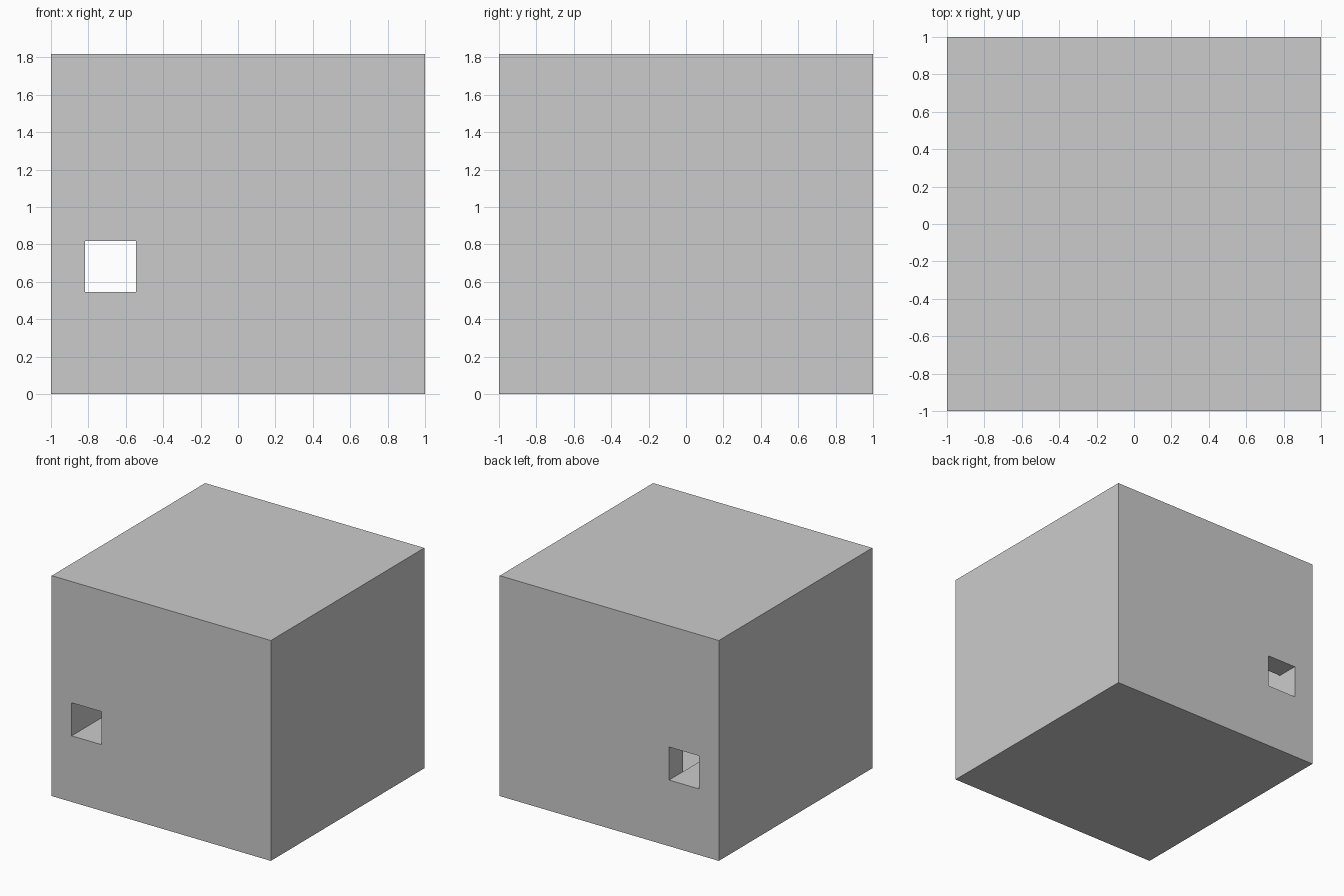
import bpy, bmesh

if "Cube" in bpy.data.objects:
    bpy.data.objects.remove(bpy.data.objects["Cube"])

U = 1 / 11          # modelling unit: the block is 22 x 22 x 20 units
WALL = 2 * U


def prism(name, profile, y0, y1):
    """Extrude an x-z profile from y0 to y1."""
    bm = bmesh.new()
    face = bm.faces.new([bm.verts.new((x, y0, z)) for x, z in profile])
    ext = bmesh.ops.extrude_face_region(bm, geom=[face])
    verts = [g for g in ext["geom"] if isinstance(g, bmesh.types.BMVert)]
    bmesh.ops.translate(bm, verts=verts, vec=(0, y1 - y0, 0))
    bmesh.ops.recalc_face_normals(bm, faces=bm.faces[:])
    mesh = bpy.data.meshes.new(name)
    bm.to_mesh(mesh)
    bm.free()
    ob = bpy.data.objects.new(name, mesh)
    bpy.context.collection.objects.link(ob)
    return ob


def rect(x0, x1, z0, z1):
    return [(x0, z0), (x1, z0), (x1, z1), (x0, z1)]


def cut(target, cutter):
    mod = target.modifiers.new(cutter.name, 'BOOLEAN')
    mod.operation = 'DIFFERENCE'
    mod.solver = 'EXACT'
    mod.object = cutter
    bpy.context.view_layer.objects.active = target
    bpy.ops.object.modifier_apply(modifier=mod.name)
    bpy.data.objects.remove(cutter, do_unlink=True)


# Outer block
height = 20 * U
body = prism("hollow_block", rect(-1, 1, 0, height), -1, 1)

# Inner room, with a raised ledge along the left wall at sill height
inner = 1 - WALL
hole_left, hole_right = -inner, -inner + 3 * U
sill, lintel = 6 * U, 9 * U
room = [(hole_right, WALL), (inner, WALL), (inner, height - WALL),
        (-inner, height - WALL), (-inner, sill), (hole_right, sill)]
cut(body, prism("room_cutter", room, -inner, inner))

# Square opening through the front and back walls
cut(body, prism("opening_cutter",
                rect(hole_left, hole_right, sill, lintel), -1.1, 1.1))
